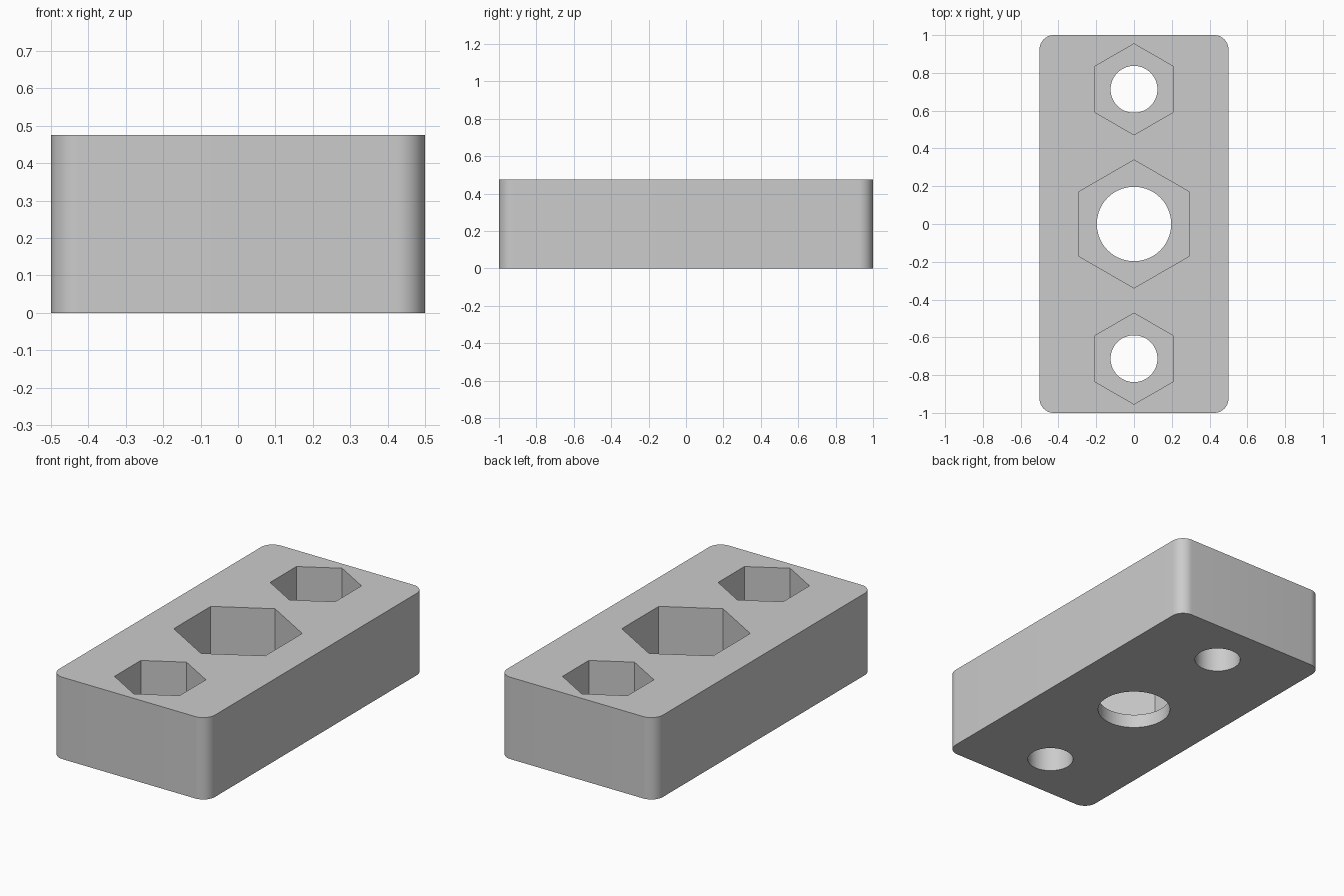
import bpy
import bmesh
import math

cube = bpy.data.objects.get("Cube")
if cube:
    bpy.data.objects.remove(cube, do_unlink=True)

HEIGHT = 0.475

grey = bpy.data.materials.new("matte grey")
grey.use_nodes = True
colour = (0.6, 0.6, 0.6, 1)
grey.diffuse_color = colour
grey.node_tree.nodes["Principled BSDF"].inputs["Base Color"].default_value = colour

# Rounded block: box with bevelled upright edges
mesh = bpy.data.meshes.new("nut_block")
bm = bmesh.new()
bmesh.ops.create_cube(bm, size=1)
for v in bm.verts:
    v.co.y *= 2
    v.co.z = (v.co.z + 0.5) * HEIGHT
upright = [e for e in bm.edges if abs(e.verts[0].co.z - e.verts[1].co.z) > 0.1]
bmesh.ops.bevel(bm, geom=upright, offset=0.075, segments=12, profile=0.5, affect='EDGES')
bm.to_mesh(mesh)
bm.free()
mesh.materials.append(grey)
block = bpy.data.objects.new("nut_block", mesh)
bpy.context.collection.objects.link(block)


def cut_prism(name, sides, radius, y, bottom):
    """Cut an upright prism out of the block, from bottom through the top."""
    top = HEIGHT + 0.1
    bpy.ops.mesh.primitive_cylinder_add(vertices=sides, radius=radius, depth=top - bottom,
                                        location=(0, y, (top + bottom) / 2))
    cutter = bpy.context.object
    cutter.name = name
    cutter.hide_render = True
    cutter.data.materials.append(grey)
    bpy.ops.object.select_all(action='DESELECT')
    bpy.context.view_layer.objects.active = block
    block.select_set(True)
    mod = block.modifiers.new(name, 'BOOLEAN')
    mod.operation = 'DIFFERENCE'
    mod.solver = 'EXACT'
    mod.object = cutter
    bpy.ops.object.modifier_apply(modifier=mod.name)
    bpy.data.objects.remove(cutter, do_unlink=True)


# Hexagonal pockets with round through holes: y, hex radius, hole radius, pocket floor
for y, hex_radius, hole_radius, floor in (
        (-0.713, 0.241, 0.124, 0.275),
        (0, 0.339, 0.197, 0.08),
        (0.713, 0.241, 0.124, 0.275)):
    cut_prism("hex_cutter", 6, hex_radius, y, floor)
    cut_prism("hole_cutter", 64, hole_radius, y, -0.1)

bpy.ops.object.select_all(action='DESELECT')
bpy.context.view_layer.objects.active = block
block.select_set(True)
bpy.ops.object.shade_smooth_by_angle(angle=math.radians(30))
